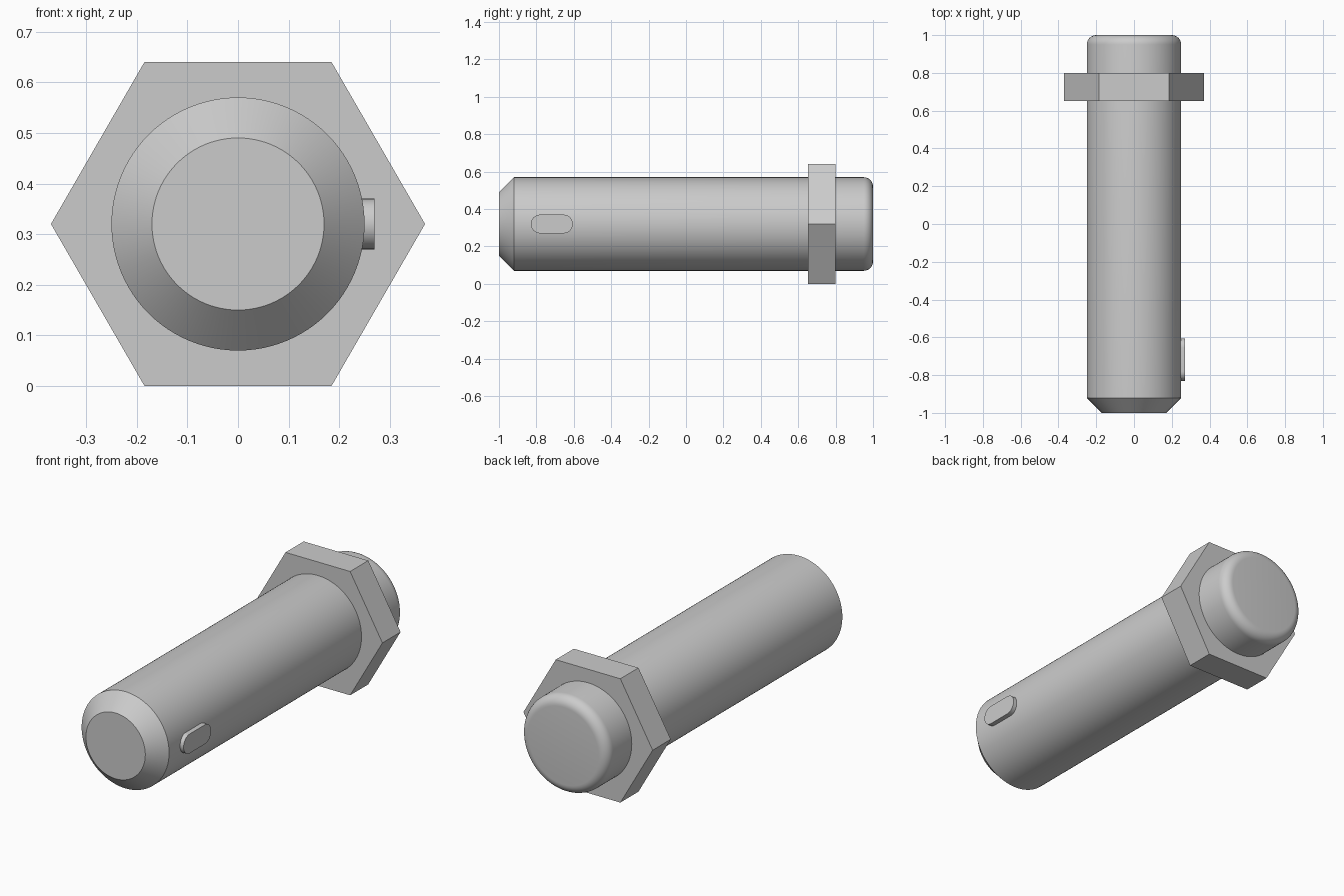
import bpy, bmesh
from math import sin, cos, pi, radians

cube = bpy.data.objects.get("Cube")
if cube:
    bpy.data.objects.remove(cube, do_unlink=True)

AXIS_Z = 0.32          # height of the pin axis
SHAFT_R = 0.25
HEX_R = AXIS_Z / cos(pi / 6)


def loft(name, rings, smooth=False):
    """Skin equal-length rings of points and cap both ends."""
    bm = bmesh.new()
    loops = [[bm.verts.new(p) for p in ring] for ring in rings]
    for a, b in zip(loops, loops[1:]):
        for i in range(len(a)):
            j = (i + 1) % len(a)
            bm.faces.new((a[i], a[j], b[j], b[i]))
    bm.faces.new(loops[0])
    bm.faces.new(loops[-1])
    bmesh.ops.recalc_face_normals(bm, faces=bm.faces)
    mesh = bpy.data.meshes.new(name)
    bm.to_mesh(mesh)
    bm.free()
    obj = bpy.data.objects.new(name, mesh)
    bpy.context.collection.objects.link(obj)
    if smooth:
        bpy.ops.object.select_all(action='DESELECT')
        obj.select_set(True)
        bpy.context.view_layer.objects.active = obj
        bpy.ops.object.shade_smooth_by_angle(angle=radians(30))
    return obj


def ring(y, r, sides):
    """Regular polygon around the pin axis."""
    return [(r * cos(2 * pi * i / sides), y, AXIS_Z + r * sin(2 * pi * i / sides))
            for i in range(sides)]


# Shaft: chamfered front end, rounded back end
fillet, steps = 0.05, 8
profile = [(-1, 0.17), (-0.92, SHAFT_R)]
for k in range(steps + 1):
    a = pi / 2 * k / steps
    profile.append((1 - fillet + fillet * sin(a), SHAFT_R - fillet + fillet * cos(a)))
loft("shaft", [ring(y, r, 96) for y, r in profile], smooth=True)

# Hexagonal collar
loft("hex_collar", [ring(y, HEX_R, 6) for y in (0.652, 0.8)])

# Slot-shaped key on the left side of the shaft
key_r, key_front, key_back, arc = 0.05, -0.83, -0.605, 16
outline = []
for centre, start in ((key_back - key_r, -pi / 2), (key_front + key_r, pi / 2)):
    for k in range(arc + 1):
        a = start + pi * k / arc
        outline.append((centre + key_r * cos(a), AXIS_Z + key_r * sin(a)))
loft("key", [[(x, y, z) for y, z in outline] for x in (0.22, 0.27)], smooth=True)
